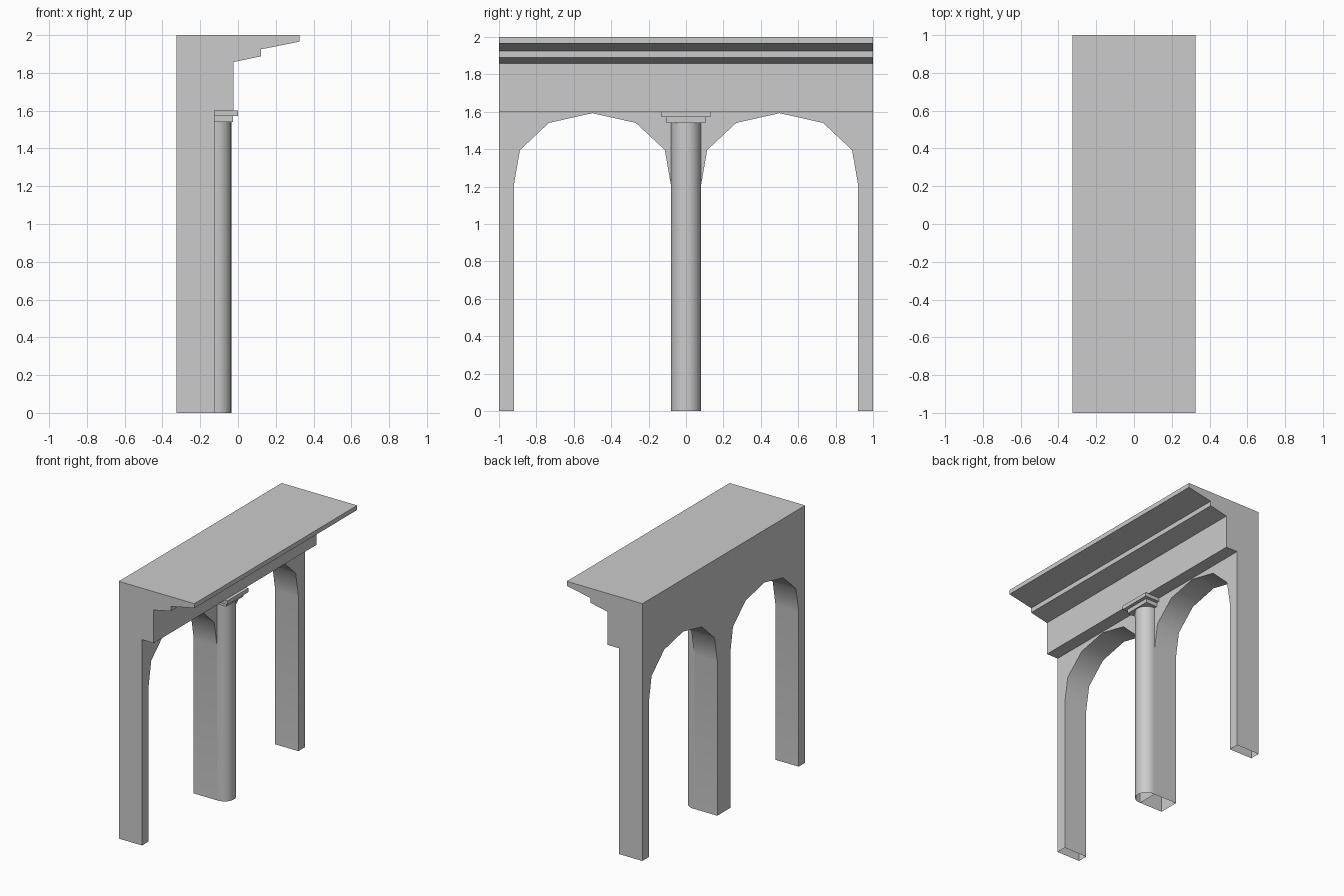
import bpy, bmesh, math
from mathutils import Vector

if "Cube" in bpy.data.objects:
    bpy.data.objects.remove(bpy.data.objects["Cube"])


def prism(name, pts, to3d, shift):
    """Extrude a closed 2D outline along a vector into a closed solid."""
    bm = bmesh.new()
    face = bm.faces.new([bm.verts.new(to3d(a, b)) for a, b in pts])
    ext = bmesh.ops.extrude_face_region(bm, geom=[face])
    moved = [g for g in ext["geom"] if isinstance(g, bmesh.types.BMVert)]
    bmesh.ops.translate(bm, verts=moved, vec=Vector(shift))
    bmesh.ops.recalc_face_normals(bm, faces=bm.faces)
    me = bpy.data.meshes.new(name)
    bm.to_mesh(me)
    bm.free()
    ob = bpy.data.objects.new(name, me)
    bpy.context.collection.objects.link(ob)
    return ob


def open_bottom(ob):
    """Remove the faces resting on the ground, leaving the shell hollow."""
    bm = bmesh.new()
    bm.from_mesh(ob.data)
    low = [f for f in bm.faces if all(abs(v.co.z) < 1e-4 for v in f.verts)]
    bmesh.ops.delete(bm, geom=low, context='FACES')
    bm.to_mesh(ob.data)
    bm.free()


def activate(ob):
    bpy.ops.object.select_all(action='DESELECT')
    ob.select_set(True)
    bpy.context.view_layer.objects.active = ob


def smooth(ob):
    activate(ob)
    bpy.ops.object.shade_smooth_by_angle(angle=math.radians(40))


# Wall with stepped cornice: side profile extruded along y
profile = [(-0.325, 0), (-0.125, 0), (-0.125, 1.6), (-0.025, 1.6),
           (-0.025, 1.857), (0.122, 1.888), (0.122, 1.925),
           (0.325, 1.965), (0.325, 2), (-0.325, 2)]
wall = prism("arcade_wall", profile, lambda x, z: (x, -1, z), (0, 2, 0))

# Two faceted arch openings
half = [(0.42, -0.2), (0.42, 1.205), (0.387, 1.395), (0.232, 1.54)]
arch = half + [(0, 1.592)] + [(-y, z) for y, z in reversed(half)]
for side in (-1, 1):
    cutter = prism("arch_cutter", arch,
                   lambda y, z: (-0.6, y + 0.5 * side, z), (1.0, 0, 0))
    cutter.hide_render = True
    mod = wall.modifiers.new("arch", 'BOOLEAN')
    mod.operation = 'DIFFERENCE'
    mod.solver = 'EXACT'
    mod.object = cutter
    activate(wall)
    bpy.ops.object.modifier_apply(modifier=mod.name)
    bpy.data.objects.remove(cutter)
open_bottom(wall)
smooth(wall)

# Half-round engaged column on the middle pier
N = 12
arc = [(-0.115 + 0.08 * math.cos(t), 0.08 * math.sin(t))
       for t in (-math.pi / 2 + math.pi * i / N for i in range(N + 1))]
column = prism("column", [(-0.125, -0.08)] + arc + [(-0.125, 0.08)],
               lambda x, y: (x, y, 0), (0, 0, 1.54))
open_bottom(column)
smooth(column)

# Two stepped capital slabs
for name, x1, w, z0, z1 in (("capital_lower", -0.027, 0.105, 1.54, 1.572),
                            ("capital_upper", 0.0, 0.13, 1.572, 1.602)):
    prism(name, [(-0.125, -w), (x1, -w), (x1, w), (-0.125, w)],
          lambda x, y: (x, y, z0), (0, 0, z1 - z0))
